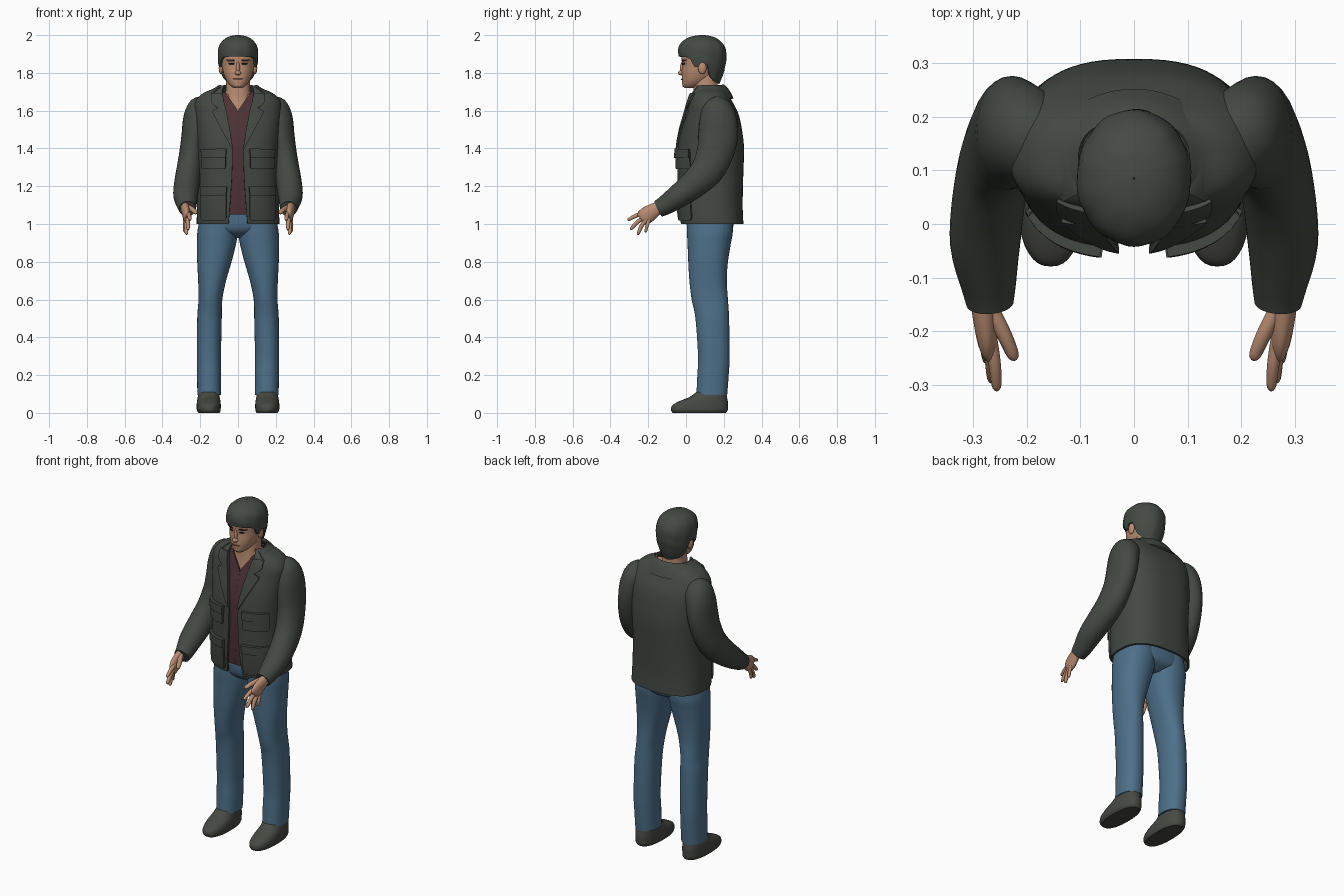
import bpy, bmesh, math
from mathutils import Vector

if "Cube" in bpy.data.objects:
    bpy.data.objects.remove(bpy.data.objects["Cube"])

def material(name, r, g, b):
    m = bpy.data.materials.new(name)
    m.diffuse_color = (r, g, b, 1)
    m.use_nodes = True
    m.node_tree.nodes["Principled BSDF"].inputs["Base Color"].default_value = m.diffuse_color
    return m

JACKET = material("dark olive cloth", .056, .066, .056)
SHIRT = material("maroon cloth", .075, .032, .036)
JEANS = material("blue denim", .075, .16, .25)
SKIN = material("skin", .50, .27, .17)
HAIR = material("dark hair", .058, .068, .058)
SHOE = material("shoe leather", .062, .066, .055)
DARK = material("eye and brow", .02, .018, .016)
LIP = material("lips", .30, .13, .09)

# ---------- helpers ----------
def spline(st, k=5):
    """Catmull-Rom through tuples of numbers."""
    out = []
    for i in range(len(st) - 1):
        p0, p1, p2, p3 = st[max(i - 1, 0)], st[i], st[i + 1], st[min(i + 2, len(st) - 1)]
        for j in range(k):
            t = j / k
            out.append(tuple(.5 * (2 * b + (c - a) * t + (2 * a - 5 * b + 4 * c - d) * t * t
                             + (3 * b - a - 3 * c + d) * t ** 3)
                             for a, b, c, d in zip(p0, p1, p2, p3)))
    return out + [tuple(st[-1])]

def at(table, z):
    """Linear lookup by the first column."""
    if z <= table[0][0]:
        return table[0]
    for a, b in zip(table, table[1:]):
        if z <= b[0]:
            t = (z - a[0]) / max(b[0] - a[0], 1e-6)
            return tuple(p + (q - p) * t for p, q in zip(a, b))
    return table[-1]

def grid(name, rows, mat, closed=True, cap=True, solid=0, mirror=False):
    """Skin rows of points into one object."""
    bm = bmesh.new()
    vs = [[bm.verts.new(p) for p in r] for r in rows]
    n = len(vs[0])
    for a, b in zip(vs, vs[1:]):
        for i in range(n if closed else n - 1):
            j = (i + 1) % n
            bm.faces.new((a[i], a[j], b[j], b[i]))
    if closed and cap:
        bm.faces.new(vs[0])
        bm.faces.new(vs[-1])
    bmesh.ops.recalc_face_normals(bm, faces=bm.faces[:])
    me = bpy.data.meshes.new(name)
    bm.to_mesh(me)
    bm.free()
    me.materials.append(mat)
    ob = bpy.data.objects.new(name, me)
    bpy.context.collection.objects.link(ob)
    bpy.ops.object.select_all(action='DESELECT')
    bpy.context.view_layer.objects.active = ob
    ob.select_set(True)
    if solid:
        m = ob.modifiers.new("thickness", 'SOLIDIFY')
        m.thickness, m.offset = solid, 0
        bpy.ops.object.modifier_apply(modifier=m.name)
    bpy.ops.object.shade_smooth_by_angle(angle=math.radians(45))
    if mirror:
        m = ob.modifiers.new("mirror", 'MIRROR')
        m.use_mirror_merge = False
    return ob

def spow(v, e):
    return math.copysign(abs(v) ** e, v)

def ring(z, cx, rx, yf, yb, p=2.3, a0=0, n=40, inset=0, closed=True):
    """Horizontal superellipse, starting at the front."""
    rx, ry, cy = rx - inset, (yb - yf) / 2 - inset, (yf + yb) / 2
    pts = []
    for i in range(n):
        a = 2 * math.pi * i / n if closed else a0 + (2 * math.pi - 2 * a0) * i / (n - 1)
        pts.append((cx + rx * spow(math.sin(a), 2 / p), cy - ry * spow(math.cos(a), 2 / p), z))
    return pts

def loft(name, st, mat, p=2.3, mirror=False):
    return grid(name, [ring(*s, p=p) for s in spline(st)], mat, mirror=mirror)

def tube(name, st, mat, n=20, mirror=True):
    """Stations (x, y, z, radius across, radius up) along a path."""
    st = spline(st, 4)
    rows = []
    for i, s in enumerate(st):
        t = (Vector(st[min(i + 1, len(st) - 1)][:3]) - Vector(st[max(i - 1, 0)][:3])).normalized()
        u = Vector((1, 0, 0))
        u = (u - t * u.dot(t)).normalized()
        v = t.cross(u)
        rows.append([Vector(s[:3]) + u * s[3] * math.cos(a) + v * s[4] * math.sin(a)
                     for a in (2 * math.pi * k / n for k in range(n))])
    return grid(name, rows, mat, mirror=mirror)

def front(table, p, x, z):
    s = at(table, z)
    f = max(0, 1 - min(1, abs(x) / s[2]) ** p) ** (1 / p)
    return (s[3] + s[4]) / 2 - (s[4] - s[3]) / 2 * f

def patch(name, table, p, rows, lift, thick, mat, k=4, nx=8):
    """Plate following a front surface; rows are (z, inner x, outer x)."""
    dense = [tuple(a + (b - a) * j / k for a, b in zip(r, q))
             for r, q in zip(rows, rows[1:]) for j in range(k)] + [rows[-1]]
    pts = [[(x, front(table, p, x, z) - lift, z)
            for x in (xi + (xo - xi) * i / nx for i in range(nx + 1))] for z, xi, xo in dense]
    return grid(name, pts, mat, closed=False, solid=thick, mirror=True)

def ball(name, c, r, mat, mirror=False):
    rows = [[(c[0] + r[0] * math.sin(b) * math.cos(a), c[1] + r[1] * math.sin(b) * math.sin(a),
              c[2] + r[2] * math.cos(b)) for a in (2 * math.pi * k / 16 for k in range(16))]
            for b in (math.pi * (j + .1) / 10.2 for j in range(11))]
    return grid(name, rows, mat, mirror=mirror)

# ---------- shoes and jeans ----------
loft("shoe", [(0, .153, .056, -.07, .212), (.015, .155, .063, -.079, .221),
              (.04, .155, .064, -.072, .222), (.062, .155, .062, -.035, .221),
              (.085, .155, .058, .02, .217), (.115, .153, .052, .06, .212)], SHOE, 2.4, True)
loft("jeans_leg", [(.095, .152, .063, .055, .218), (.2, .153, .064, .06, .226),
                   (.3, .154, .064, .064, .231), (.5, .151, .065, .05, .228),
                   (.6, .146, .063, .03, .222), (.7, .137, .074, .018, .216),
                   (.8, .125, .091, .012, .222), (.9, .113, .104, .008, .238),
                   (.96, .108, .107, .005, .248), (1.04, .1, .1, .005, .245)], JEANS, 2.2, True)
loft("jeans_hips", [(.925, 0, .06, .08, .19), (.95, 0, .14, .03, .235), (.985, 0, .2, .006, .25),
                    (1.05, 0, .2, .0, .25), (1.1, 0, .19, .0, .25)], JEANS, 2.4)

# ---------- torso: jacket, shirt, chest; last column is the half opening ----------
P = 2.6
body = spline([(1.0, 0, .213, -.022, .298, .05), (1.1, 0, .211, -.036, .294, .042),
               (1.25, 0, .206, -.04, .297, .032), (1.4, 0, .21, -.038, .301, .03),
               (1.5, 0, .217, -.022, .29, .045), (1.58, 0, .224, .0, .272, .06),
               (1.64, 0, .222, .016, .243, .074), (1.685, 0, .185, .03, .217, .082),
               (1.71, 0, .13, .04, .2, .08), (1.73, 0, .1, .05, .188, .07)])

def shell(name, lo, hi, inset, gap, mat, thick):
    rows = []
    for s in body:
        if lo <= s[0] <= hi:
            a0 = math.asin(min(1, max(0, gap(s)) / (s[2] - inset)) ** (P / 2))
            rows.append(ring(*s[:5], p=P, a0=a0, n=65, inset=inset, closed=False))
    return grid(name, rows, mat, closed=False, solid=thick)

shell("jacket_body", .99, 1.74, 0, lambda s: s[5], JACKET, .012)
shell("shirt", 1.035, 1.70, .016, lambda s: (s[0] - 1.6) * .7, SHIRT, .008)
grid("chest", [ring(*s[:5], p=P, inset=.026) for s in body if 1.45 < s[0] < 1.69], SKIN)

# lapels and folded collar
patch("lapel", body, P, [(1.4, .028, .034), (1.5, .043, .088), (1.585, .059, .132),
                         (1.6, .062, .134), (1.613, .066, .104), (1.625, .069, .124),
                         (1.645, .074, .142), (1.69, .082, .142)], .011, .012, JACKET)
rows = []
for j in range(7):
    t = j / 6
    row = []
    for i in range(41):
        a = .95 + (2 * math.pi - 1.9) * i / 40
        back = (1 - math.cos(a)) / 2
        bulge = .012 * math.sin(math.pi * t)
        row.append(((.09 + .068 * t) * math.sin(a), .118 - (.078 + .05 * t) * math.cos(a),
                    1.715 + .018 * back - (.018 + .052 * back) * t + bulge))
    rows.append(row)
grid("jacket_collar", rows, JACKET, closed=False, solid=.012)

# pockets with flaps
for name, z0, z1, zf, x0, x1 in (("chest_pocket", 1.29, 1.38, 1.35, .065, .188),
                                 ("hip_pocket", 1.02, 1.18, 1.15, .062, .192)):
    patch(name, body, P, [(z0, x0 + .006, x1 - .006), (z0 + .012, x0, x1), (z1, x0, x1)],
          .009, .018, JACKET)
    patch(name + "_flap", body, P, [(zf, x0, x1), (z1 + .018, x0 - .003, x1 + .002)],
          .016, .02, JACKET)

# ---------- sleeves and hands ----------
tube("jacket_sleeve", [(.15, .155, 1.645, .04, .045), (.187, .162, 1.61, .076, .082),
                       (.215, .17, 1.555, .075, .098), (.23, .17, 1.47, .069, .105),
                       (.243, .155, 1.38, .067, .098), (.258, .112, 1.285, .068, .088),
                       (.271, .04, 1.21, .068, .075), (.277, -.04, 1.148, .065, .063),
                       (.271, -.11, 1.1, .052, .052), (.268, -.148, 1.08, .044, .045)], JACKET, 28)
tube("palm", [(.277, -.11, 1.1, .024, .028), (.279, -.15, 1.083, .024, .034),
              (.274, -.2, 1.052, .021, .044), (.271, -.228, 1.03, .015, .04),
              (.27, -.238, 1.022, .006, .03)], SKIN)

def finger(name, a, b, c, r):
    q = [tuple(b[i] + (c[i] - b[i]) * t for i in range(3)) for t in (.8, 1)]
    tube(name, [(*a, r, r), (*b, r * .95, r * .95), (*q[0], r * .75, r * .75),
                (*q[1], r * .25, r * .25)], SKIN, 10)

finger("index_finger", (.266, -.215, 1.06), (.259, -.262, 1.045), (.255, -.31, 1.02), .012)
finger("middle_finger", (.27, -.215, 1.04), (.266, -.255, 1.012), (.264, -.295, .97), .012)
finger("ring_finger", (.275, -.21, 1.025), (.274, -.235, .99), (.273, -.256, .943), .012)
finger("little_finger", (.28, -.195, 1.025), (.283, -.206, .992), (.282, -.214, .955), .01)
finger("thumb", (.268, -.155, 1.09), (.242, -.205, 1.077), (.221, -.253, 1.058), .015)

# ---------- neck and head ----------
loft("neck", [(1.6, 0, .085, .03, .18), (1.66, 0, .072, .038, .175), (1.72, 0, .064, .04, .168),
              (1.8, 0, .064, .045, .17)], SKIN)
HP = 2.2
head_st = [(1.72, 0, .022, -.008, .04), (1.735, 0, .043, -.018, .085), (1.765, 0, .064, -.022, .135),
           (1.8, 0, .078, -.022, .165), (1.84, 0, .086, -.02, .188), (1.88, 0, .09, -.024, .195),
           (1.92, 0, .09, -.02, .195), (1.955, 0, .075, 0, .175), (1.98, 0, .035, .05, .13)]
loft("head", head_st, SKIN, HP)
head = spline(head_st)
ball("nose_tip", (0, -.026, 1.8), (.016, .016, .013), SKIN)
ball("nose_bridge", (0, -.019, 1.825), (.010, .013, .034), SKIN)
ball("chin", (0, -.004, 1.738), (.026, .016, .016), SKIN)
ball("ear", (.09, .086, 1.826), (.012, .022, .033), SKIN, True)
patch("eyebrow", head, HP, [(1.862, .018, .056), (1.87, .022, .062)], .001, .006, DARK)
patch("eye", head, HP, [(1.843, .024, .046), (1.851, .02, .05)], .001, .005, DARK)
patch("mouth", head, HP, [(1.763, 0, .018), (1.769, 0, .026)], .001, .006, LIP)

# hair cap with an uneven lower edge: (angle from front, edge height)
edge = [(0, 1.888), (.8, 1.884), (1.05, 1.872), (1.2, 1.832), (1.4, 1.832), (1.5, 1.855),
        (1.78, 1.85), (1.95, 1.785), (2.3, 1.755), (3.2, 1.742)]
cap = spline([(1.735, 0, .06, -.02, .168), (1.78, 0, .084, -.025, .187), (1.84, 0, .097, -.03, .203),
              (1.88, 0, .1, -.033, .207), (1.92, 0, .1, -.035, .205), (1.955, 0, .088, -.022, .187),
              (1.98, 0, .06, .012, .155), (1.991, 0, .03, .05, .12), (1.995, 0, .001, .084, .086)])
rows = []
for j in range(19):
    row = []
    for i in range(72):
        a = 2 * math.pi * i / 72
        zb = at(edge, min(a, 2 * math.pi - a))[1]
        z = zb + (1.995 - zb) * math.sin(math.pi / 2 * j / 18)
        s = at(cap, z)
        w = 1 + .016 * math.sin(7 * a + 40 * z) * math.sin(3 * a + 1 - 55 * z)
        row.append((s[2] * w * math.sin(a),
                    (s[3] + s[4]) / 2 - (s[4] - s[3]) / 2 * w * math.cos(a), z))
    rows.append(row)
grid("hair", rows, HAIR, cap=False, solid=.012)
